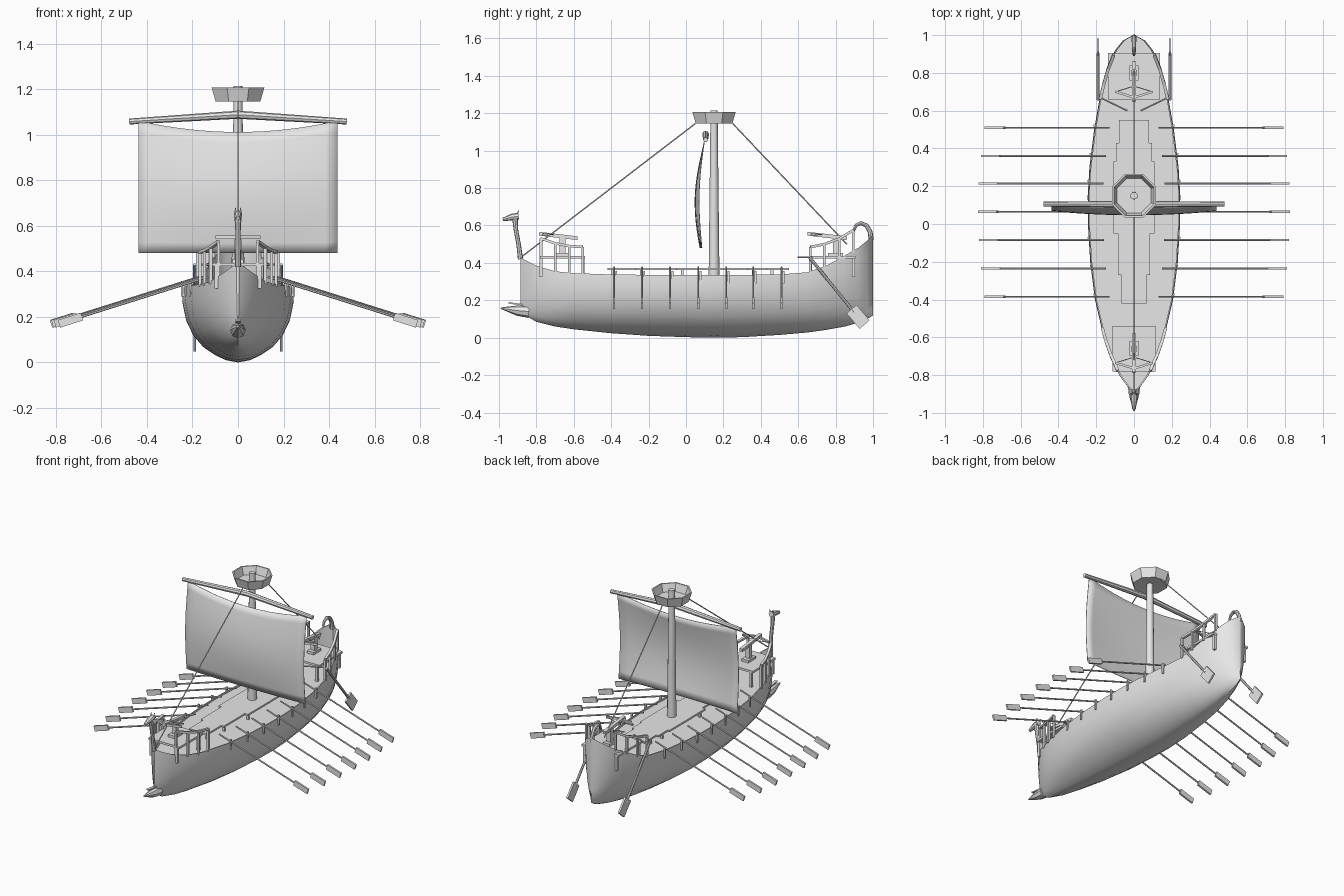
import bpy, math
from mathutils import Vector

if "Cube" in bpy.data.objects:
    bpy.data.objects.remove(bpy.data.objects["Cube"])

grey = bpy.data.materials.new("grey")
grey.diffuse_color = (0.8, 0.8, 0.8, 1)
grey.use_nodes = True
grey.node_tree.nodes["Principled BSDF"].inputs["Base Color"].default_value = grey.diffuse_color


def make(name, verts, faces, smooth=False):
    me = bpy.data.meshes.new(name)
    me.from_pydata([tuple(v) for v in verts], [], faces)
    me.materials.append(grey)
    ob = bpy.data.objects.new(name, me)
    bpy.context.collection.objects.link(ob)
    if smooth:
        bpy.ops.object.select_all(action='DESELECT')
        ob.select_set(True)
        bpy.context.view_layer.objects.active = ob
        bpy.ops.object.shade_smooth_by_angle(angle=math.radians(40))
    return ob


def frame(t):
    ref = Vector((1, 0, 0)) if abs(t.x) < 0.8 else Vector((0, 1, 0))
    u = t.cross(ref).normalized()
    return u, u.cross(t).normalized()


def tube(name, pts, radii, n=8):
    """Round bar through pts with one radius per point."""
    pts = [Vector(p) for p in pts]
    if not isinstance(radii, (list, tuple)):
        radii = [radii] * len(pts)
    verts, faces = [], []
    for i, p in enumerate(pts):
        t = (pts[min(i + 1, len(pts) - 1)] - pts[max(i - 1, 0)]).normalized()
        u, v = frame(t)
        for k in range(n):
            a = 2 * math.pi * k / n
            verts.append(p + radii[i] * (u * math.cos(a) - v * math.sin(a)))
    for i in range(len(pts) - 1):
        for k in range(n):
            a, b = i * n + k, i * n + (k + 1) % n
            faces.append((a, a + n, b + n, b))
    faces.append(tuple(range(n)))
    faces.append(tuple(reversed(range(len(verts) - n, len(verts)))))
    ob = make(name, verts, faces, True)
    return ob


def beam(name, p, q, a, b):
    """Box from p to q; b is the size along x (or y for bars along x)."""
    p, q = Vector(p), Vector(q)
    u, v = frame((q - p).normalized())
    c = [(-1, -1), (1, -1), (1, 1), (-1, 1)]
    verts = [e + u * a / 2 * i + v * b / 2 * j for e in (p, q) for i, j in c]
    return make(name, verts, [(0, 1, 2, 3), (7, 6, 5, 4), (0, 4, 5, 1),
                              (1, 5, 6, 2), (2, 6, 7, 3), (3, 7, 4, 0)])


# Hull stations: y, half width, keel height, sheer height
ST = [(-.885, .006, .16, .435), (-.86, .035, .12, .415), (-.8, .078, .085, .385),
      (-.7, .124, .06, .355), (-.6, .16, .045, .345), (-.4, .207, .024, .338),
      (-.2, .232, .01, .336), (0, .244, .003, .335), (.15, .245, 0, .335),
      (.3, .236, .003, .336), (.5, .211, .015, .338), (.65, .185, .028, .35),
      (.75, .162, .042, .385), (.85, .132, .06, .44), (.92, .1, .08, .48),
      (.97, .06, .1, .52), (1.0, .006, .12, .55)]
SEC = [(0, 0), (.03, .22), (.1, .42), (.2, .62), (.35, .8), (.55, .93), (.8, 1), (1, .985)]
DECK = .325


def station(y):
    for a, b in zip(ST, ST[1:]):
        if y <= b[0]:
            f = (y - a[0]) / (b[0] - a[0])
            return [m + (n - m) * f for m, n in zip(a, b)]


# Hull shell with rim, inner bulwark and deck
verts, faces = [], []
for y, w, k, s in ST:
    half = [(w * f, k + (s - k) * h) for h, f in SEC]
    inner = max(w - .01, .001)
    half += [(inner, s), (inner, DECK), (0, DECK)]
    verts += [(x, y, z) for x, z in half] + [(-x, y, z) for x, z in half[-2:0:-1]]
n = 2 * (len(SEC) + 3) - 2
for i in range(len(ST) - 1):
    for k in range(n):
        a, b = i * n + k, i * n + (k + 1) % n
        faces.append((a, b, b + n, a + n))
faces += [tuple(range(n))[::-1], tuple(range(len(verts) - n, len(verts)))]
hull = make("hull", verts, faces, True)

# Ram and upper spur at the bow
tube("ram", [(0, -.84, .14), (0, -.9, .145), (0, -.99, .158)], [.034, .028, .004], 8)
beam("ram_spur", (0, -.86, .175), (0, -.95, .186), .008, .02)

# Figurehead
tube("figurehead_neck", [(0, -.885, .42), (0, -.895, .5), (0, -.91, .58), (0, -.915, .65)],
     [.014, .012, .012, .016])
tube("figurehead_head", [(0, -.895, .65), (0, -.93, .645), (0, -.98, .632)], [.018, .018, .009])
for s in (-1, 1):
    tube("figurehead_ear", [(s * .01, -.905, .655), (s * .012, -.895, .68)], [.005, .002], 5)

# Curled stern ornament
tube("stern_curl", [(0, .99, .52), (0, .985, .565), (0, .965, .6), (0, .935, .613),
                    (0, .908, .6), (0, .895, .57)], [.014, .013, .012, .011, .009, .007])

# Raised central walkway on short posts, stepped outline
Y = [-.42, -.27, -.05, .33, .43, .55]
W = [.066, .085, .108, .096, .08]
for y0, y1, w in zip(Y, Y[1:], W):
    beam("walkway", (0, y0, .368), (0, y1, .368), .012, 2 * w)
    for s in (-1, 1):
        beam("walkway_post", (s * (w - .02), y0 + .03, DECK), (s * (w - .02), y0 + .03, .365), .014, .014)

# Rowing oars with blades and rowlocks
for y in (-.385, -.235, -.085, .065, .215, .36, .51):
    w = station(y)[1]
    x0 = w - .078
    for s in (-1, 1):
        def at(d):
            return (s * (x0 + d), y, .376 - .315 * d)
        tube("oar_shaft", [at(0), at(.58)], .0055, 6)
        beam("oar_blade", at(.555), at(.655), .035, .012)
        beam("rowlock", (s * w, y + .012, .29), (s * w, y + .012, .358), .01, .012)

# Mast, lookout basket and stays
tube("mast", [(0, .15, DECK), (0, .15, 1.215)], [.029, .019], 12)
prof = [(.02, 1.15), (.106, 1.145), (.125, 1.207), (.115, 1.207), (.098, 1.157), (.02, 1.157)]
verts = [(r * math.cos(math.pi * (k + .5) / 4), .15 + r * math.sin(math.pi * (k + .5) / 4), z)
         for r, z in prof for k in range(8)]
faces = [(i * 8 + k, i * 8 + (k + 1) % 8, (i + 1) % 6 * 8 + (k + 1) % 8, (i + 1) % 6 * 8 + k)
         for i in range(6) for k in range(8)]
make("lookout_basket", verts, [f[::-1] for f in faces])
tube("fore_stay", [(0, .05, 1.145), (0, -.88, .432)], .0035, 6)
tube("back_stay", [(0, .25, 1.145), (0, .86, .5)], .0035, 6)

# Yard and billowing sail
tube("yard", [(-.478, .105, 1.058), (0, .105, 1.088), (.478, .105, 1.058)], [.013, .018, .013])
NX, NZ = 16, 12
verts, faces = [], []
for j in range(NZ + 1):
    v = j / NZ
    for i in range(NX + 1):
        u = 2 * i / NX - 1
        top = 1.012 + .05 * u * u
        belly = math.sin(math.pi * v) * .022 + .022 * (1 - u * u) * math.sin(math.pi * (.15 + .7 * v))
        verts.append((.437 * u, .083 + .015 * v - belly, .48 + (top - .48) * v))
for j in range(NZ):
    for i in range(NX):
        a = j * (NX + 1) + i
        faces.append((a, a + 1, a + NX + 2, a + NX + 1))
sail = make("sail", verts, faces, True)
mod = sail.modifiers.new("thickness", 'SOLIDIFY')
mod.thickness = .004

# Fighting platforms, rails and bolt throwers at both ends
ENDS = [("bow", -.78, -.54, .115, (-.775, -.7, -.625, -.552), (.53, .505, .49, .485), -.775, -.58, -.66),
        ("stern", .66, .905, .137, (.665, .74, .82, .895), (.485, .5, .53, .575), .66, .86, .8)]
for end, y0, y1, w, posts, tops, b0, b1, stand in ENDS:
    beam(end + "_platform", (0, y0, .43), (0, y1, .43), .014, 2 * w)
    for s in (-1, 1):
        path = []
        for y, z in zip(posts, tops):
            _, hw, _, sheer = station(y)
            x = s * (hw - .004)
            path.append((x, y, z))
            beam(end + "_rail_post", (x, y, sheer - .01), (x, y, z), .014, .014)
            if y in posts[::3]:
                beam(end + "_platform_leg", (s * (w - .02), y, DECK), (s * (w - .02), y, .43), .016, .016)
        for a, b in zip(path, path[1:]):
            beam(end + "_rail", a, b, .014, .016)
    beam(end + "_thrower_stand", (0, stand, .43), (0, stand, .54), .03, .03)
    beam(end + "_thrower_foot", (0, stand - .04, .445), (0, stand + .04, .445), .018, .05)
    beam(end + "_thrower_stock", (0, b0 - .01, .556), (0, b1, .532), .02, .022)
    for s in (-1, 1):
        tip = (s * .098, b0 + .04, .55)
        beam(end + "_thrower_arm", (0, b0 + .01, .55), tip, .014, .012)
        tube(end + "_thrower_string", [(0, b0 + .07, .553), tip], .0025, 5)

# Steering oars with tillers
for s in (-1, 1):
    x = s * .19
    tube("steering_shaft", [(x, .66, .43), (x, .9, .135)], .0085)
    beam("steering_blade", (x, .885, .153), (x, .955, .07), .07, .012)
    tube("steering_tiller", [(s * .185, .672, .43), (s * .035, .6, .43)], .005, 6)
